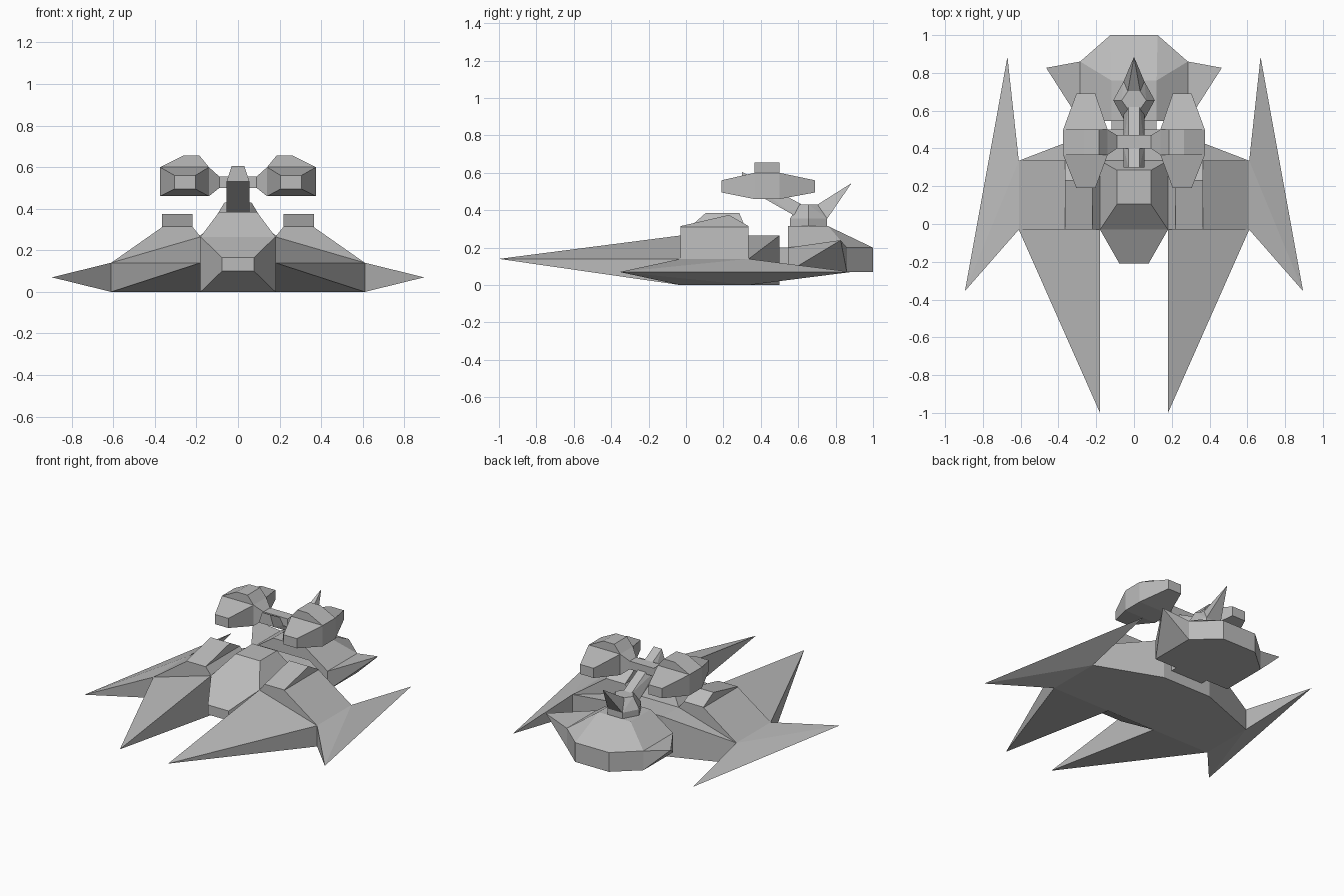
import bpy, bmesh

cube = bpy.data.objects.get("Cube")
if cube:
    bpy.data.objects.remove(cube, do_unlink=True)

grey = bpy.data.materials.new("hull_grey")
grey.use_nodes = True
tone = (0.5, 0.5, 0.5, 1)
grey.diffuse_color = tone
grey.node_tree.nodes["Principled BSDF"].inputs["Base Color"].default_value = tone


def solid(name, points):
    """Faceted convex part wrapped around its corner points."""
    bm = bmesh.new()
    verts = [bm.verts.new(p) for p in points]
    res = bmesh.ops.convex_hull(bm, input=verts)
    loose = [g for g in set(res["geom_interior"] + res["geom_unused"])
             if isinstance(g, bmesh.types.BMVert)]
    bmesh.ops.delete(bm, geom=loose, context="VERTS")
    bmesh.ops.dissolve_limit(bm, angle_limit=0.01, verts=bm.verts, edges=bm.edges)
    bmesh.ops.recalc_face_normals(bm, faces=bm.faces)
    mesh = bpy.data.meshes.new(name)
    bm.to_mesh(mesh)
    bm.free()
    mesh.materials.append(grey)
    obj = bpy.data.objects.new(name, mesh)
    bpy.context.collection.objects.link(obj)
    return obj


def box(x0, x1, y0, y1, z0, z1):
    return [(x, y, z) for x in (x0, x1) for y in (y0, y1) for z in (z0, z1)]


def both(points):
    """Points together with their mirror image."""
    return points + [(-x, y, z) for x, y, z in points]


def pair(name, points):
    """A left part and its mirrored right twin."""
    solid("left_" + name, points)
    solid("right_" + name, [(-x, y, z) for x, y, z in points])


FRONT, BACK = -0.03, 0.335

# Central hull, nose and canopy
solid("central_hull", box(-0.18, 0.18, FRONT, 0.5, 0, 0.265))
solid("nose", box(-0.18, 0.18, FRONT, FRONT, 0, 0.265)
      + box(-0.077, 0.077, -0.21, -0.21, 0.1, 0.165))
solid("canopy", box(-0.18, 0.18, FRONT, BACK, 0.26, 0.265)
      + box(-0.09, 0.09, 0.105, 0.285, 0.385, 0.385))

# Shoulders and the ridged pods on top
section = [(0.18, 0), (0.18, 0.265), (0.22, 0.315),
           (0.36, 0.315), (0.61, 0.14), (0.61, 0)]
pair("shoulder", [(x, y, z) for x, z in section for y in (FRONT, BACK)])
pair("shoulder_pod", box(0.22, 0.365, FRONT, BACK, 0.3, 0.315)
     + box(0.22, 0.365, 0.23, 0.23, 0.375, 0.375))

# Forward prongs, swept tail wedges and outer winglets
root = [(0.18, 0), (0.18, 0.265), (0.61, 0.14), (0.61, 0)]
pair("prong", [(x, FRONT, z) for x, z in root] + [(0.18, -1, 0.14)])
pair("tail_wedge", [(x, BACK, z) for x, z in root]
     + [(0.18, 0.5, 0), (0.18, 0.5, 0.265)])
pair("winglet", box(0.61, 0.61, FRONT, BACK, 0, 0.14)
     + [(0.895, -0.355, 0.07), (0.67, 0.885, 0.07)])

# Rear platform with its side fins
solid("platform_bridge", box(-0.12, 0.12, 0.4, 0.6, 0.07, 0.2))
solid("rear_platform", both(
    box(0.12, 0.12, 0.545, 0.76, 0.315, 0.315)
    + box(0.125, 0.125, 1, 1, 0.07, 0.2)
    + box(0.285, 0.285, 0.545, 0.86, 0.07, 0.2)))
pair("rear_fin", box(0.285, 0.285, 0.545, 0.86, 0.07, 0.2)
     + [(0.465, 0.827, 0.24)])


# Six-sided neck and tail spike
def hexagon(w, d, z):
    return both([(w, 0.655, z), (w / 2, 0.655 - d, z), (w / 2, 0.655 + d, z)])


solid("neck_base", hexagon(0.11, 0.1, 0.31) + hexagon(0.11, 0.1, 0.355))
solid("neck", hexagon(0.11, 0.1, 0.355) + hexagon(0.065, 0.048, 0.43))
solid("tail_spike", both([(0.055, 0.755, 0.355), (0.0325, 0.703, 0.43)])
      + [(0, 0.885, 0.545)])

# Sloping arm and the crossbeam carrying the engines
solid("arm", both([(0.055, 0.3, 0.53), (0.03, 0.3, 0.605), (0.055, 0.41, 0.5),
                   (0.055, 0.6, 0.36), (0.03, 0.62, 0.43)]))
solid("crossbeam", box(-0.09, 0.09, 0.4, 0.47, 0.5, 0.555))
pair("engine_mount", box(0.09, 0.09, 0.4, 0.47, 0.5, 0.555)
     + box(0.14, 0.14, 0.365, 0.5, 0.46, 0.6))

# Engines tapered at both ends, each with a raised cap
pair("engine", box(0.14, 0.375, 0.365, 0.5, 0.46, 0.6)
     + box(0.205, 0.305, 0.19, 0.69, 0.495, 0.56))
pair("engine_cap", box(0.14, 0.375, 0.365, 0.5, 0.6, 0.6)
     + box(0.185, 0.265, 0.365, 0.5, 0.655, 0.655))
